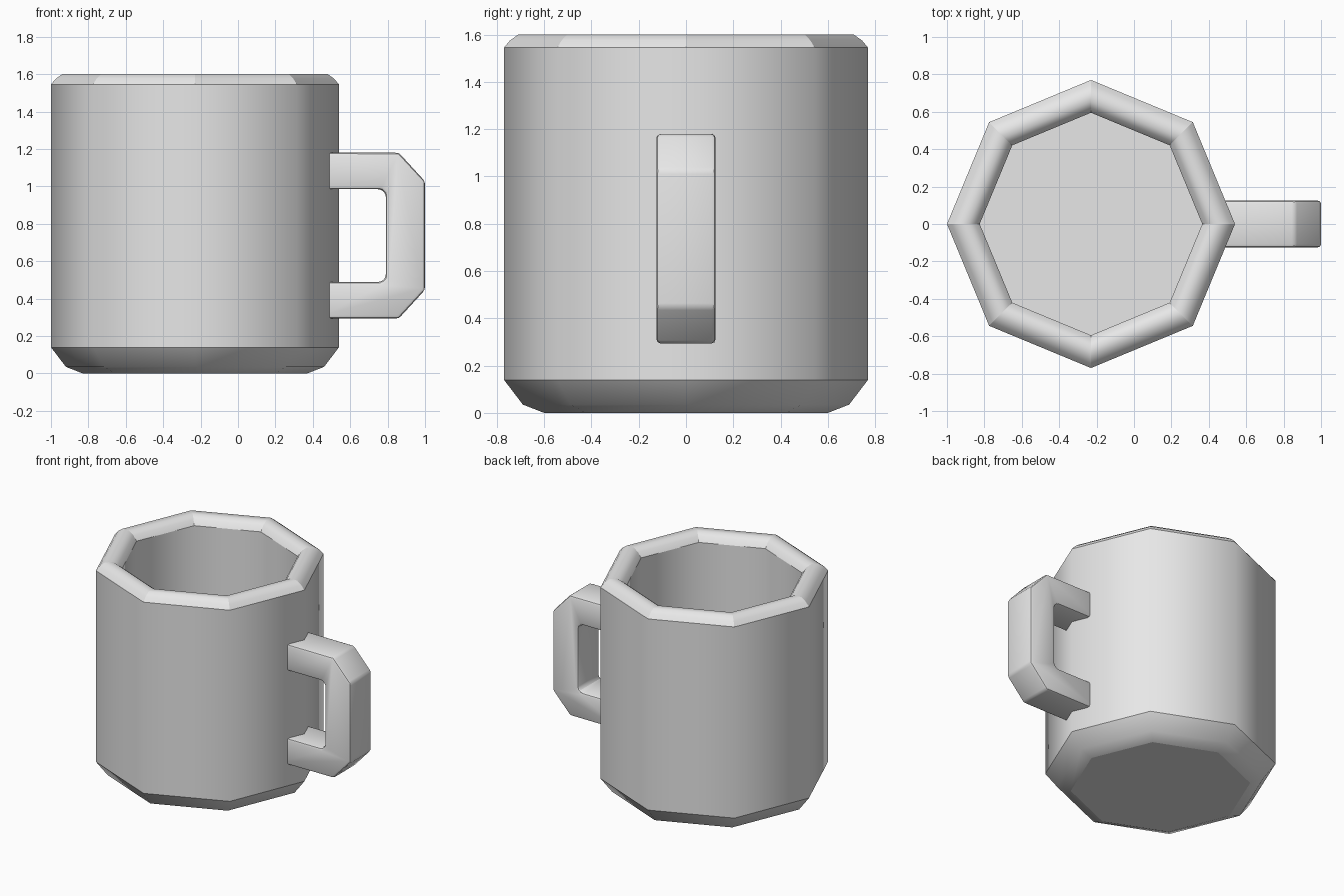
import bpy
import bmesh
from math import cos, sin, radians
from mathutils import Vector

if "Cube" in bpy.data.objects:
    bpy.data.objects.remove(bpy.data.objects["Cube"], do_unlink=True)

SIDES = 8
CENTRE_X = -0.23

grey = bpy.data.materials.new("plain_grey")
grey.use_nodes = True
colour = (0.8, 0.8, 0.8, 1)
grey.diffuse_color = colour
grey.node_tree.nodes["Principled BSDF"].inputs["Base Color"].default_value = colour


def make_object(name, bm):
    bmesh.ops.recalc_face_normals(bm, faces=bm.faces)
    for face in bm.faces:
        face.smooth = True
    mesh = bpy.data.meshes.new(name)
    bm.to_mesh(mesh)
    bm.free()
    mesh.materials.append(grey)
    obj = bpy.data.objects.new(name, mesh)
    bpy.context.collection.objects.link(obj)
    return obj


# Mug body: eight-sided rings from the base, up the wall, over the rim, down to the floor
profile = [(0.60, 0), (0.69, 0.035), (0.77, 0.14), (0.77, 1.545),
           (0.745, 1.575), (0.71, 1.6), (0.655, 1.6), (0.62, 1.575),
           (0.595, 1.54), (0.595, 0.15)]
CREASED_RINGS = (0, 2, 3, 8, 9)
RIM = range(3, 8)

bm = bmesh.new()
rings = []
for r, z in profile:
    angles = [radians(360 * i / SIDES) for i in range(SIDES)]
    rings.append([bm.verts.new((CENTRE_X + r * cos(a), r * sin(a), z)) for a in angles])
for low, high in zip(rings, rings[1:]):
    for i in range(SIDES):
        j = (i + 1) % SIDES
        bm.faces.new((low[i], low[j], high[j], high[i]))
bm.faces.new(rings[0])
bm.faces.new(rings[-1])

# Keep the ring creases and the mitred rim corners crisp
for k in CREASED_RINGS:
    for i in range(SIDES):
        bm.edges.get((rings[k][i - 1], rings[k][i])).smooth = False
for k in RIM:
    for i in range(SIDES):
        bm.edges.get((rings[k][i], rings[k + 1][i])).smooth = False
make_object("mug_body", bm)

# Handle: half outline mirrored in height, then given thickness
MID_Z = 0.737
HALF_WIDTH = 0.125
outer = [(0.44, 0.443), (0.86, 0.443), (1.0, 0.29)]
inner = [(0.79, 0.225), (0.765, 0.248), (0.44, 0.248)]
outline = (outer + [(x, -h) for x, h in reversed(outer)]
           + [(x, -h) for x, h in reversed(inner)] + inner)

bm = bmesh.new()
near = [bm.verts.new((x, -HALF_WIDTH, MID_Z + h)) for x, h in outline]
side = bm.faces.new(near)
made = bmesh.ops.extrude_face_region(bm, geom=[side])
moved = [v for v in made["geom"] if isinstance(v, bmesh.types.BMVert)]
bmesh.ops.translate(bm, verts=moved, vec=Vector((0, 2 * HALF_WIDTH, 0)))
handle = make_object("handle", bm)

# Soft rounded edges
bevel = handle.modifiers.new("rounded_edges", "BEVEL")
bevel.width = 0.025
bevel.segments = 2
bevel.limit_method = "ANGLE"
bevel.angle_limit = radians(30)

bpy.ops.object.select_all(action="DESELECT")
handle.select_set(True)
bpy.context.view_layer.objects.active = handle
bpy.ops.object.modifier_apply(modifier=bevel.name)
bpy.ops.object.shade_smooth_by_angle(angle=radians(35))
